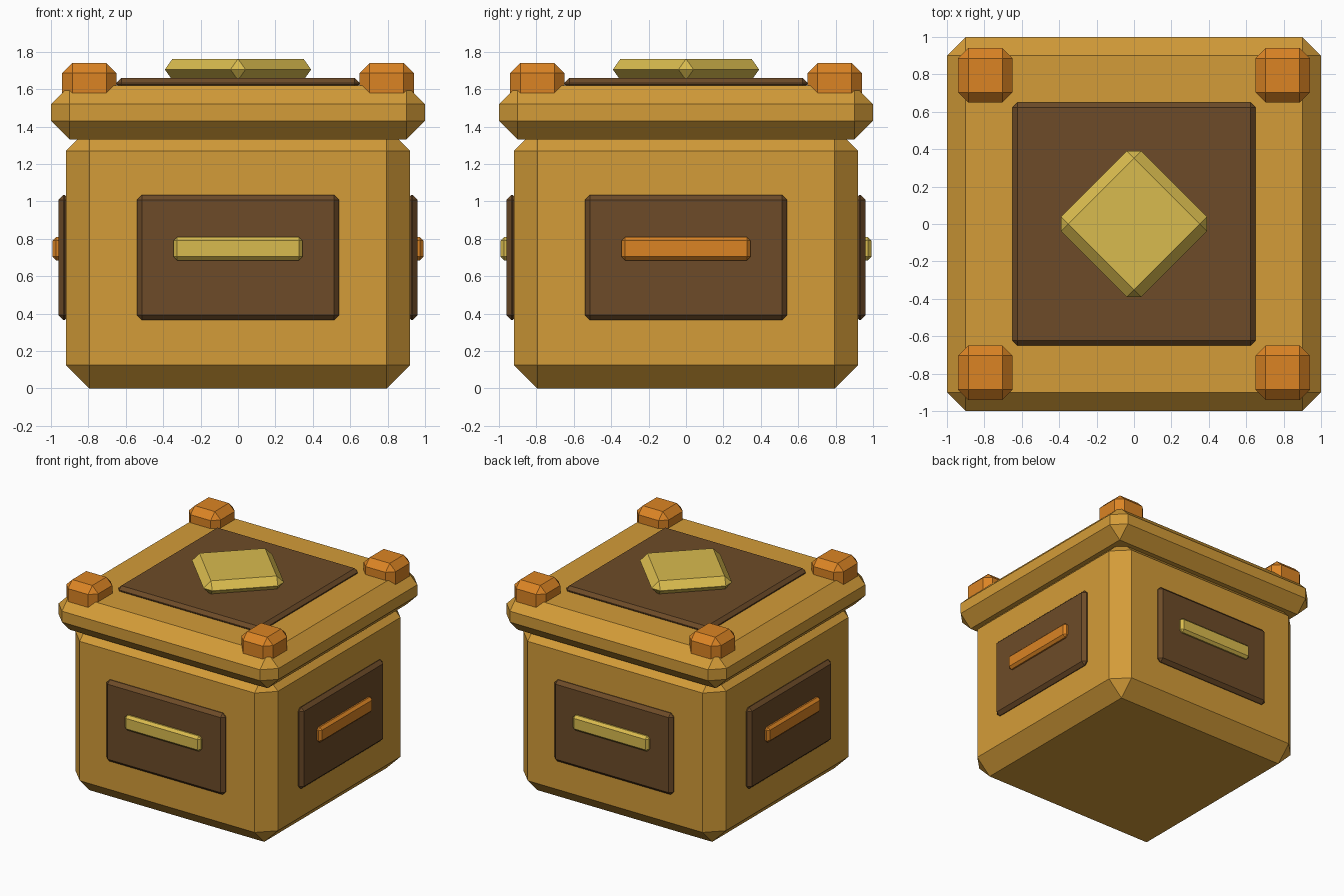
import bpy, bmesh, math
from mathutils import Matrix, Vector

if "Cube" in bpy.data.objects:
    bpy.data.objects.remove(bpy.data.objects["Cube"])


def lin(c):
    c /= 255
    return c / 12.92 if c <= 0.04045 else ((c + 0.055) / 1.055) ** 2.4


def material(name, r, g, b):
    m = bpy.data.materials.new(name)
    m.diffuse_color = (lin(r), lin(g), lin(b), 1)
    m.use_nodes = True
    m.node_tree.nodes["Principled BSDF"].inputs["Base Color"].default_value = m.diffuse_color
    return m


GOLD = material("golden wood", 212, 156, 56)
BROWN = material("dark brown", 109, 75, 40)
YELLOW = material("pale yellow", 217, 187, 78)
ORANGE = material("orange", 219, 132, 36)


def chamfer_box(name, lo, hi, bevel, mat, turn=0.0):
    """Box between two corners with flat chamfers, turned about the world z axis."""
    lo, hi = Vector(lo), Vector(hi)
    bm = bmesh.new()
    bmesh.ops.create_cube(bm, size=1)
    bmesh.ops.transform(bm, matrix=Matrix.Translation((lo + hi) / 2)
                        @ Matrix.Diagonal((*(hi - lo), 1)), verts=bm.verts)
    bmesh.ops.bevel(bm, geom=bm.edges[:], offset=bevel, offset_type='OFFSET',
                    segments=1, profile=0.5, affect='EDGES', clamp_overlap=True)
    bmesh.ops.rotate(bm, cent=(0, 0, 0), matrix=Matrix.Rotation(turn, 3, 'Z'), verts=bm.verts)
    me = bpy.data.meshes.new(name)
    bm.to_mesh(me)
    bm.free()
    me.materials.append(mat)
    ob = bpy.data.objects.new(name, me)
    bpy.context.collection.objects.link(ob)
    return ob


# Main box and overhanging lid
chamfer_box("body", (-0.92, -0.92, 0), (0.92, 0.92, 1.395), 0.125, GOLD)
chamfer_box("lid", (-1, -1, 1.33), (1, 1, 1.62), 0.1, GOLD)

# Inset panel and diamond on the lid
chamfer_box("lid_panel", (-0.65, -0.65, 1.6), (0.65, 0.65, 1.66), 0.026, BROWN)
chamfer_box("lid_diamond", (-0.304, -0.304, 1.648), (0.304, 0.304, 1.762), 0.056,
            YELLOW, math.pi / 4)

# Corner studs
for sx, x0 in (("left", -0.94), ("right", 0.65)):
    for sy, y0 in (("front", -0.94), ("back", 0.65)):
        chamfer_box(f"stud_{sy}_{sx}", (x0, y0, 1.5), (x0 + 0.29, y0 + 0.29, 1.74), 0.054, ORANGE)

# Side panels with a bar: yellow front and back, orange left and right
for i, side in enumerate(("front", "right", "back", "left")):
    turn = i * math.pi / 2
    chamfer_box(f"{side}_panel", (-0.54, -0.96, 0.365), (0.54, -0.9, 1.035), 0.027, BROWN, turn)
    chamfer_box(f"{side}_bar", (-0.345, -0.992, 0.685), (0.345, -0.932, 0.81), 0.02,
                ORANGE if i % 2 else YELLOW, turn)
